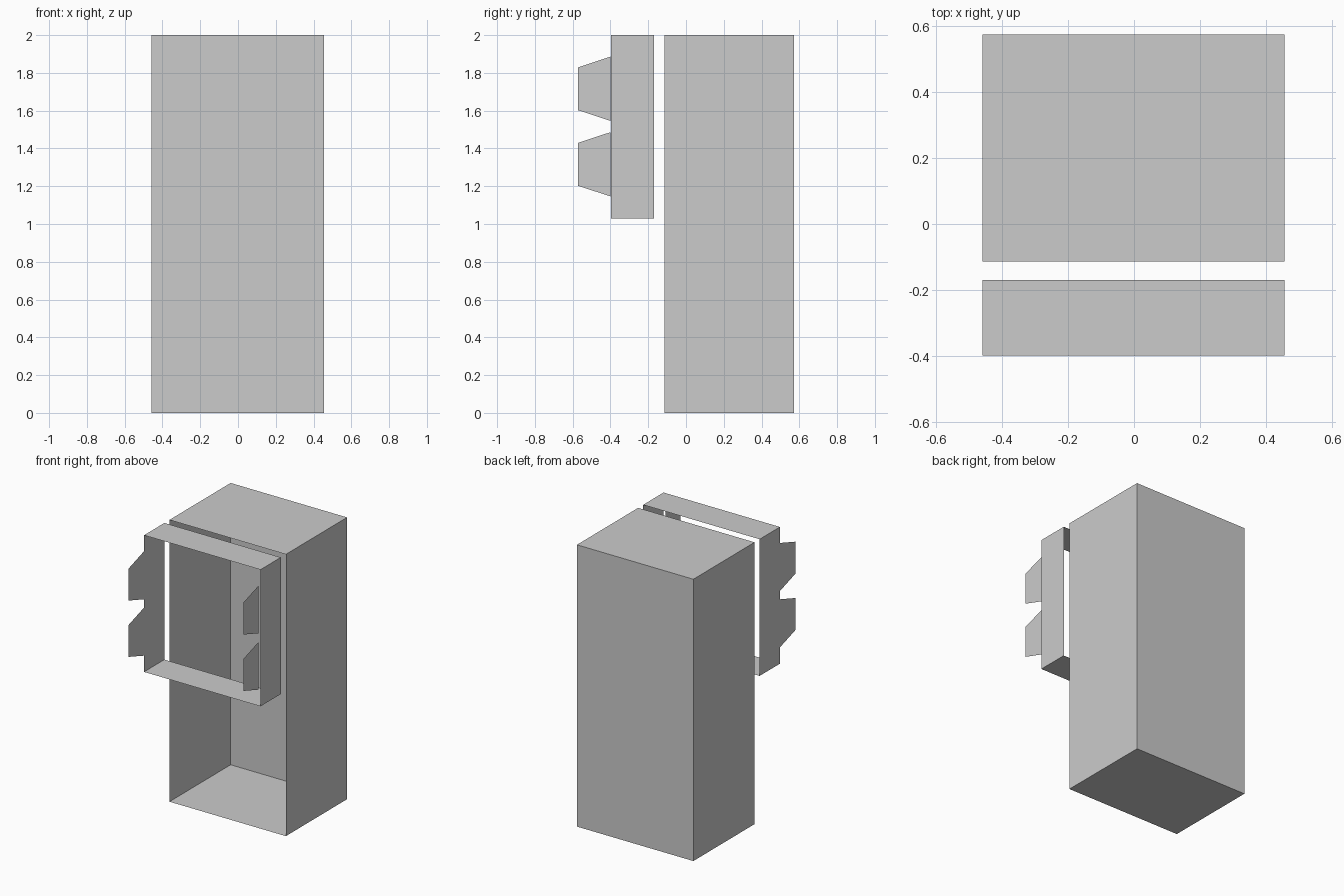
import bpy
import bmesh
from mathutils import Vector

if "Cube" in bpy.data.objects:
    bpy.data.objects.remove(bpy.data.objects["Cube"])

X0, X1 = -0.459, 0.455


def finish(name, bm):
    mesh = bpy.data.meshes.new(name)
    bm.to_mesh(mesh)
    bm.free()
    obj = bpy.data.objects.new(name, mesh)
    bpy.context.collection.objects.link(obj)
    return obj


def open_box(name, lo, hi, open_sides):
    """Thin-walled box without the faces that look along open_sides."""
    lo, hi = Vector(lo), Vector(hi)
    bm = bmesh.new()
    bmesh.ops.create_cube(bm, size=1)
    bm.normal_update()
    gone = [f for f in bm.faces
            if any(f.normal.dot(Vector(s)) > 0.9 for s in open_sides)]
    bmesh.ops.delete(bm, geom=gone, context='FACES_ONLY')
    bmesh.ops.scale(bm, vec=hi - lo, verts=bm.verts)
    bmesh.ops.translate(bm, vec=(lo + hi) / 2, verts=bm.verts)
    return finish(name, bm)


def tab(name, x, z, outward):
    """Flat tapered tab standing forward from the frame's front edge."""
    profile = [(-0.40, -0.17), (-0.40, 0.17), (-0.573, 0.113), (-0.573, -0.113)]
    bm = bmesh.new()
    face = bm.faces.new([bm.verts.new((x, y, z + dz)) for y, dz in profile])
    face.normal_update()
    if face.normal.x * outward < 0:
        face.normal_flip()
    return finish(name, bm)


# Cabinet shell, open at the front
open_box("cabinet_shell", (X0, -0.113, 0), (X1, 0.573, 2), [(0, -1, 0)])

# Front frame, open at the front and back
open_box("front_frame", (X0, -0.398, 1.03), (X1, -0.17, 2),
         [(0, -1, 0), (0, 1, 0)])

# Two tabs on each side of the frame
for side, x, outward in (("left", X0, -1), ("right", X1 - 0.012, 1)):
    for level, z in (("lower", 1.316), ("upper", 1.716)):
        tab(f"{side}_{level}_tab", x, z, outward)
